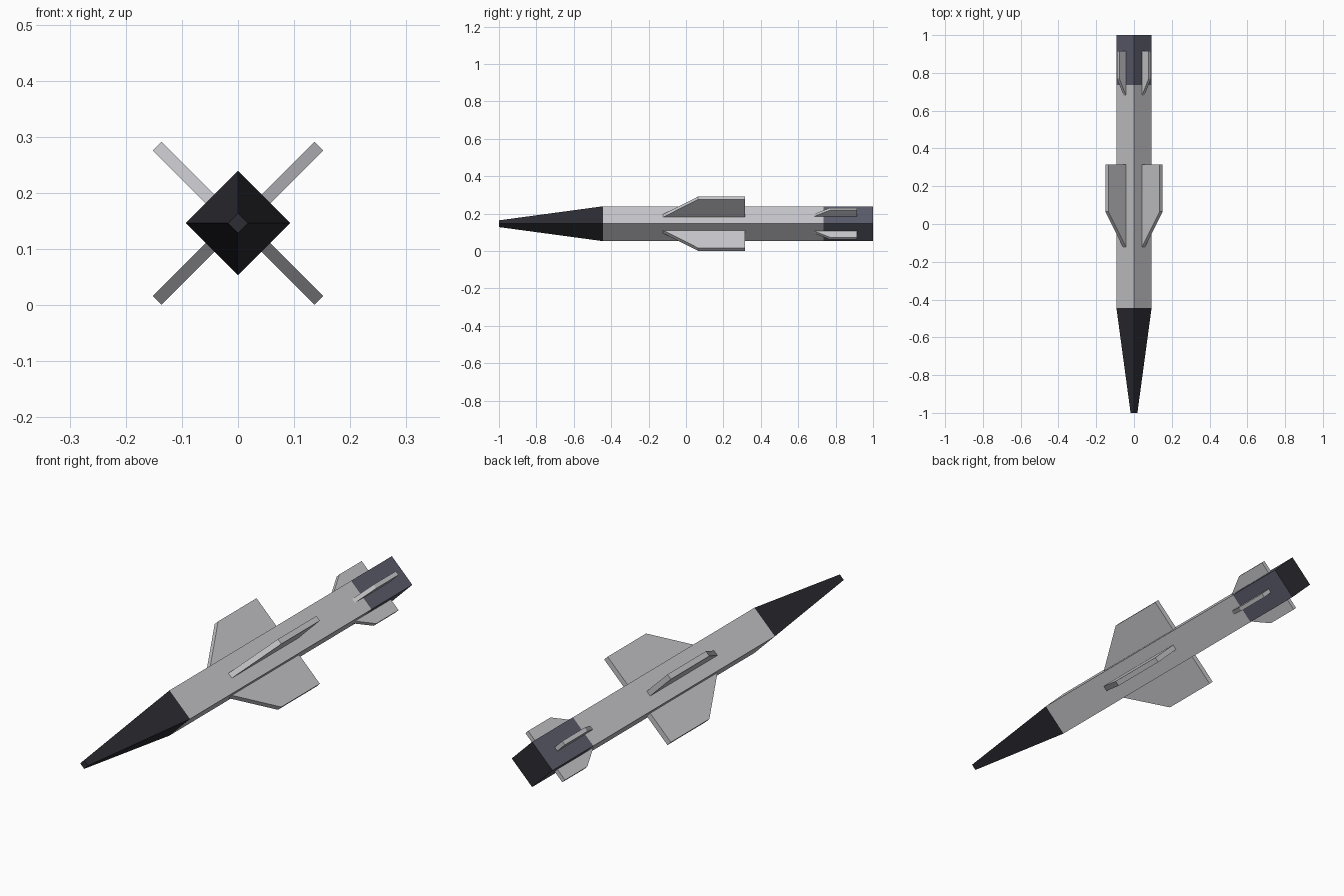
import bpy, bmesh, math
from mathutils import Vector

if "Cube" in bpy.data.objects:
    bpy.data.objects.remove(bpy.data.objects["Cube"])

CZ = 0.146          # height of the long axis
R2 = math.sqrt(0.5)


def material(name, rgb):
    m = bpy.data.materials.new(name)
    m.diffuse_color = (*rgb, 1)
    m.use_nodes = True
    m.node_tree.nodes["Principled BSDF"].inputs["Base Color"].default_value = m.diffuse_color
    return m


grey = material("light_grey", (0.58, 0.58, 0.61))
black = material("near_black", (0.025, 0.025, 0.032))
slate = material("slate_grey", (0.105, 0.109, 0.147))


def finish(name, bm, mats):
    bmesh.ops.recalc_face_normals(bm, faces=bm.faces)
    me = bpy.data.meshes.new(name)
    bm.to_mesh(me)
    bm.free()
    for m in mats:
        me.materials.append(m)
    ob = bpy.data.objects.new(name, me)
    bpy.context.collection.objects.link(ob)
    return ob


def diamond_tube(name, y0, r0, y1, r1, mats, back_slot=0):
    """Four-sided section between two diamond rings, closed at both ends."""
    bm = bmesh.new()
    rings = []
    for y, r in ((y0, r0), (y1, r1)):
        rings.append([bm.verts.new((r * dx, y, CZ + r * dz))
                      for dx, dz in ((1, 0), (0, 1), (-1, 0), (0, -1))])
    a, b = rings
    for i in range(4):
        j = (i + 1) % 4
        bm.faces.new((a[i], a[j], b[j], b[i]))
    bm.faces.new(a)
    bm.faces.new(b).material_index = back_slot
    return finish(name, bm, mats)


# Fuselage: nose, body and tail with a black rear plate
diamond_tube("nose_cone", -1.0, 0.018, -0.445, 0.093, [black])
diamond_tube("body", -0.445, 0.093, 0.735, 0.093, [grey])
diamond_tube("tail_section", 0.735, 0.093, 1.0, 0.093, [slate, black], 1)


def fin(name, profile, a, b, sx, sz):
    """Plate on a diagonal: profile is (y, radius), a..b its thickness range."""
    bm = bmesh.new()
    sides = [[bm.verts.new((sx * (r + p) * R2, y, CZ + sz * (r - p) * R2))
              for y, r in profile] for p in (a, b)]
    n = len(profile)
    for s in sides:
        bm.faces.new(s)
    for i in range(n):
        j = (i + 1) % n
        bm.faces.new((sides[0][i], sides[0][j], sides[1][j], sides[1][i]))
    finish(name, bm, [grey])


# Four swept wings and four small tail fins, mirrored in x and z
wing = [(-0.136, 0.056), (0.065, 0.199), (0.315, 0.199), (0.315, 0.056)]
tail = [(0.664, 0.056), (0.77, 0.115), (0.915, 0.115), (0.915, 0.056)]
for sx, side in ((1, "right"), (-1, "left")):
    for sz, level in ((1, "upper"), (-1, "lower")):
        fin(f"wing_{level}_{side}", wing, -0.0065, 0.0157, sx, sz)
        fin(f"tail_fin_{level}_{side}", tail, -0.005, 0.0125, sx, sz)
